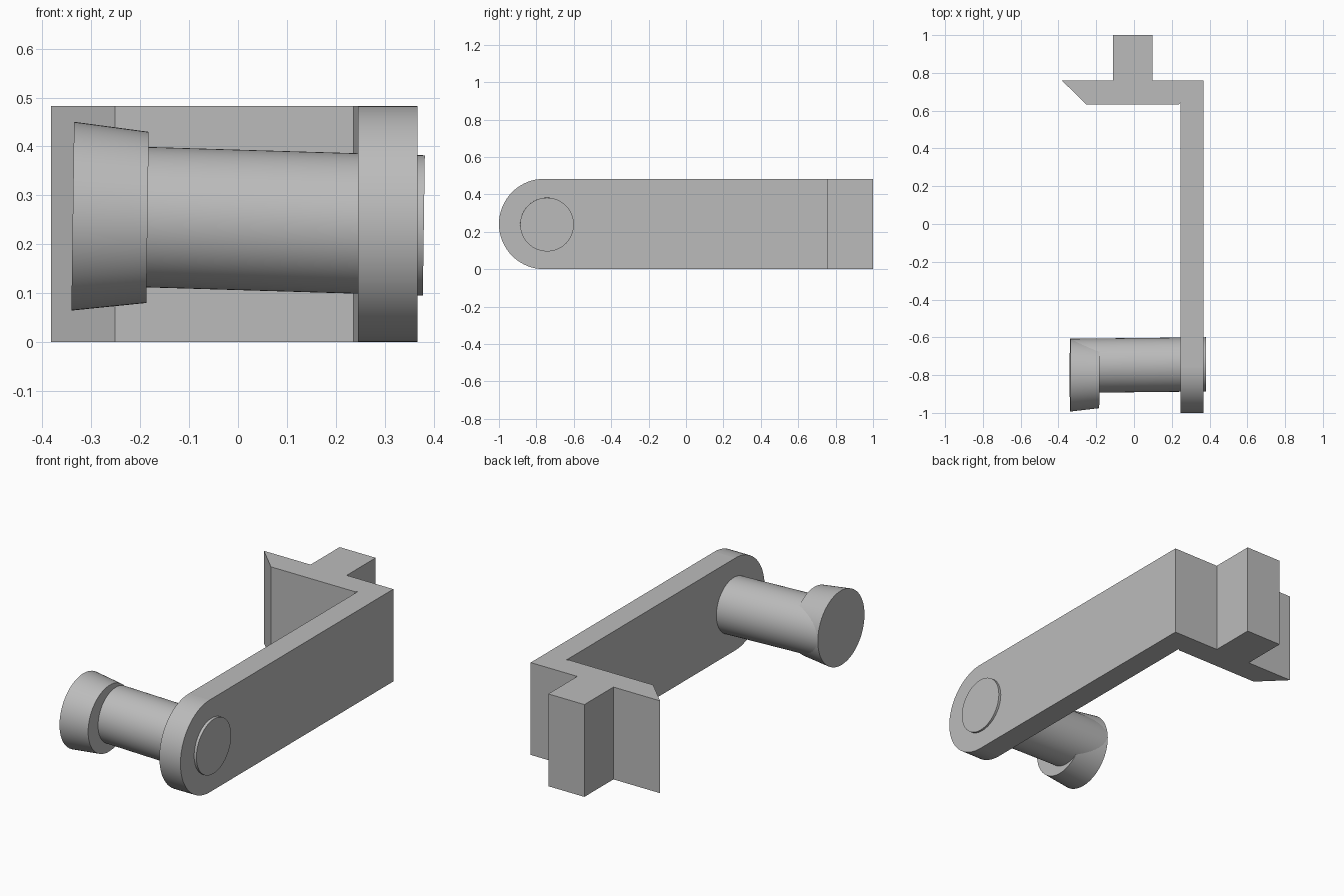
import bpy
import bmesh
from math import sin, cos, pi, radians
from mathutils import Vector

if "Cube" in bpy.data.objects:
    bpy.data.objects.remove(bpy.data.objects["Cube"], do_unlink=True)

HEIGHT = 0.483
ARM_IN, ARM_OUT = 0.245, 0.367
ROUND = HEIGHT / 2
PIVOT_Y = ROUND - 1

grey = bpy.data.materials.new("plain grey")
grey.use_nodes = True
grey.diffuse_color = (0.5, 0.5, 0.5, 1)
grey.node_tree.nodes["Principled BSDF"].inputs["Base Color"].default_value = (0.5, 0.5, 0.5, 1)


def loft(name, ring_a, ring_b):
    """Closed solid between two matching rings of points."""
    bm = bmesh.new()
    a = [bm.verts.new(p) for p in ring_a]
    b = [bm.verts.new(p) for p in ring_b]
    bm.faces.new(a)
    bm.faces.new(b)
    for i in range(len(a)):
        j = (i + 1) % len(a)
        bm.faces.new((a[i], a[j], b[j], b[i]))
    bmesh.ops.recalc_face_normals(bm, faces=bm.faces)
    mesh = bpy.data.meshes.new(name)
    bm.to_mesh(mesh)
    bm.free()
    mesh.materials.append(grey)
    obj = bpy.data.objects.new(name, mesh)
    bpy.context.collection.objects.link(obj)
    bpy.ops.object.select_all(action="DESELECT")
    obj.select_set(True)
    bpy.context.view_layer.objects.active = obj
    bpy.ops.object.shade_smooth_by_angle(angle=radians(30))
    return obj


def ring(centre, radius, lean=0.014, sides=64):
    """Circle facing x, leaning slightly with height."""
    c = Vector(centre)
    angles = [2 * pi * i / sides for i in range(sides)]
    return [c + radius * Vector((lean * sin(t), cos(t), sin(t))) for t in angles]


# Arm, mitred plate and rear tongue in one plan outline
plan = [(ARM_IN, PIVOT_Y), (ARM_OUT, PIVOT_Y), (ARM_OUT, 0.76), (0.097, 0.76),
        (0.097, 1), (-0.112, 1), (-0.112, 0.76), (-0.382, 0.76),
        (-0.252, 0.632), (0.236, 0.632), (ARM_IN, 0.641)]
loft("arm_and_bracket", [(x, y, 0) for x, y in plan], [(x, y, HEIGHT) for x, y in plan])

# Rounded front end of the arm
half = [(PIVOT_Y - ROUND * sin(pi * i / 36), ROUND + ROUND * cos(pi * i / 36)) for i in range(37)]
loft("arm_round_end", [(ARM_IN, y, z) for y, z in half], [(ARM_OUT, y, z) for y, z in half])

# Slightly drooping peg that passes through the arm
loft("peg", ring((-0.336, -0.751, 0.26), 0.1435), ring((0.38, -0.743, 0.2385), 0.1435))

# Offset tapered head on the peg
loft("peg_head", ring((-0.338, -0.8, 0.2575), 0.193), ring((-0.185, -0.8, 0.255), 0.175))
